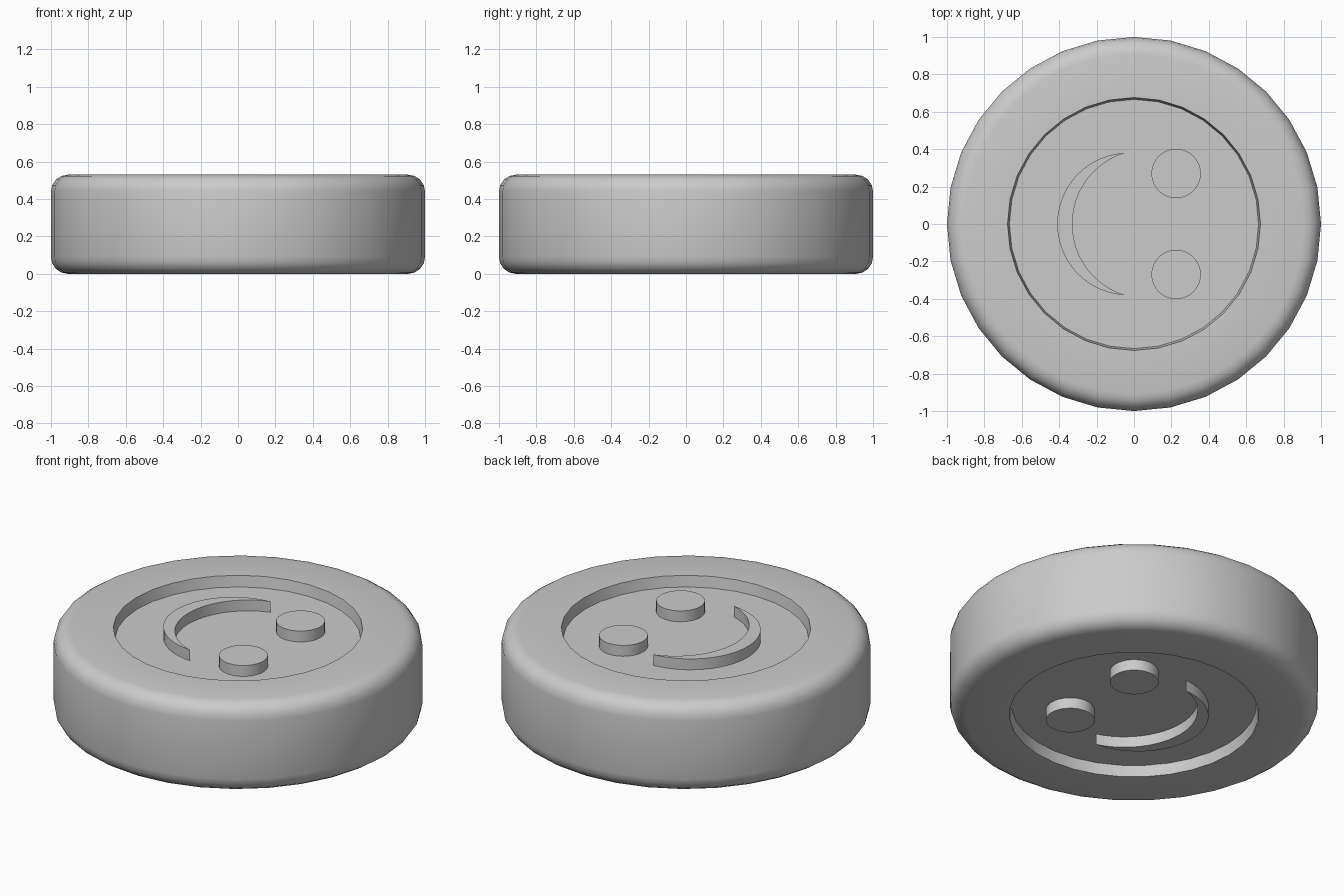
import bpy, bmesh
from math import sin, cos, pi, radians, atan2

old = bpy.data.objects.get("Cube")
if old:
    bpy.data.objects.remove(old)

HEIGHT = 0.53      # full thickness of the disc
DEPTH = 0.065      # depth of the recess on each side
BEVEL = 0.09       # rounding of the outer rim
SIDES = 32

grey = bpy.data.materials.new("plain_grey")
grey.use_nodes = True
COLOUR = (0.6, 0.6, 0.6, 1)
grey.diffuse_color = COLOUR
grey.node_tree.nodes["Principled BSDF"].inputs["Base Color"].default_value = COLOUR


def finish(bm, name):
    bmesh.ops.recalc_face_normals(bm, faces=bm.faces)
    mesh = bpy.data.meshes.new(name)
    bm.to_mesh(mesh)
    bm.free()
    mesh.materials.append(grey)
    obj = bpy.data.objects.new(name, mesh)
    bpy.context.collection.objects.link(obj)
    bpy.ops.object.select_all(action='DESELECT')
    obj.select_set(True)
    bpy.context.view_layer.objects.active = obj
    bpy.ops.object.shade_smooth_by_angle(angle=radians(35))
    return obj


def lathe(name, profile):
    bm = bmesh.new()
    verts = [bm.verts.new((r, 0, z)) for r, z in profile]
    edges = [bm.edges.new(pair) for pair in zip(verts, verts[1:])]
    bmesh.ops.spin(bm, geom=verts + edges, cent=(0, 0, 0), axis=(0, 0, 1),
                   angle=2 * pi, steps=SIDES)
    bmesh.ops.remove_doubles(bm, verts=bm.verts, dist=0.0001)
    return finish(bm, name)


def prism(name, outline, low, high):
    bm = bmesh.new()
    base = bm.faces.new([bm.verts.new((x, y, low)) for x, y in outline])
    top = bmesh.ops.extrude_face_region(bm, geom=[base])["geom"]
    moved = [v for v in top if isinstance(v, bmesh.types.BMVert)]
    bmesh.ops.translate(bm, verts=moved, vec=(0, 0, high - low))
    # the extruded base stays as the lower cap
    if not base.is_valid:
        bmesh.ops.holes_fill(bm, edges=bm.edges)
    return finish(bm, name)


def arc(cx, cy, radius, start, end, steps):
    angles = [start + (end - start) * i / steps for i in range(steps + 1)]
    return [(cx + radius * cos(a), cy + radius * sin(a)) for a in angles]


# Disc: recessed centre and rounded rim, mirrored top to bottom
lower = [(0, DEPTH), (0.666, DEPTH), (0.676, 0)]
lower += arc(1 - BEVEL, BEVEL, BEVEL, -pi / 2, 0, 4)
upper = [(r, HEIGHT - z) for r, z in reversed(lower)]
lathe("disc_body", lower + upper)

# Crescent mouth outline between two arcs meeting at the tips
TIP_X, TIP_Y = -0.05, 0.38
OUTER_X, INNER_X = -0.03, 0.068


def mouth_arc(cx):
    radius = ((TIP_X - cx) ** 2 + TIP_Y ** 2) ** 0.5
    a = atan2(TIP_Y, TIP_X - cx)
    return arc(cx, 0, radius, a, 2 * pi - a, 24)


mouth = mouth_arc(OUTER_X) + mouth_arc(INNER_X)[-2:0:-1]

# Raised face on both sides, flush with the rim
for side, low, high in (("top", HEIGHT - DEPTH - 0.005, HEIGHT),
                        ("bottom", 0, DEPTH + 0.005)):
    prism(side + "_mouth", mouth, low, high)
    for hand, y in (("left", 0.27), ("right", -0.27)):
        eye = arc(0.225, y, 0.132, 0, 2 * pi, SIDES)[:-1]
        prism(side + "_" + hand + "_eye", eye, low, high)
